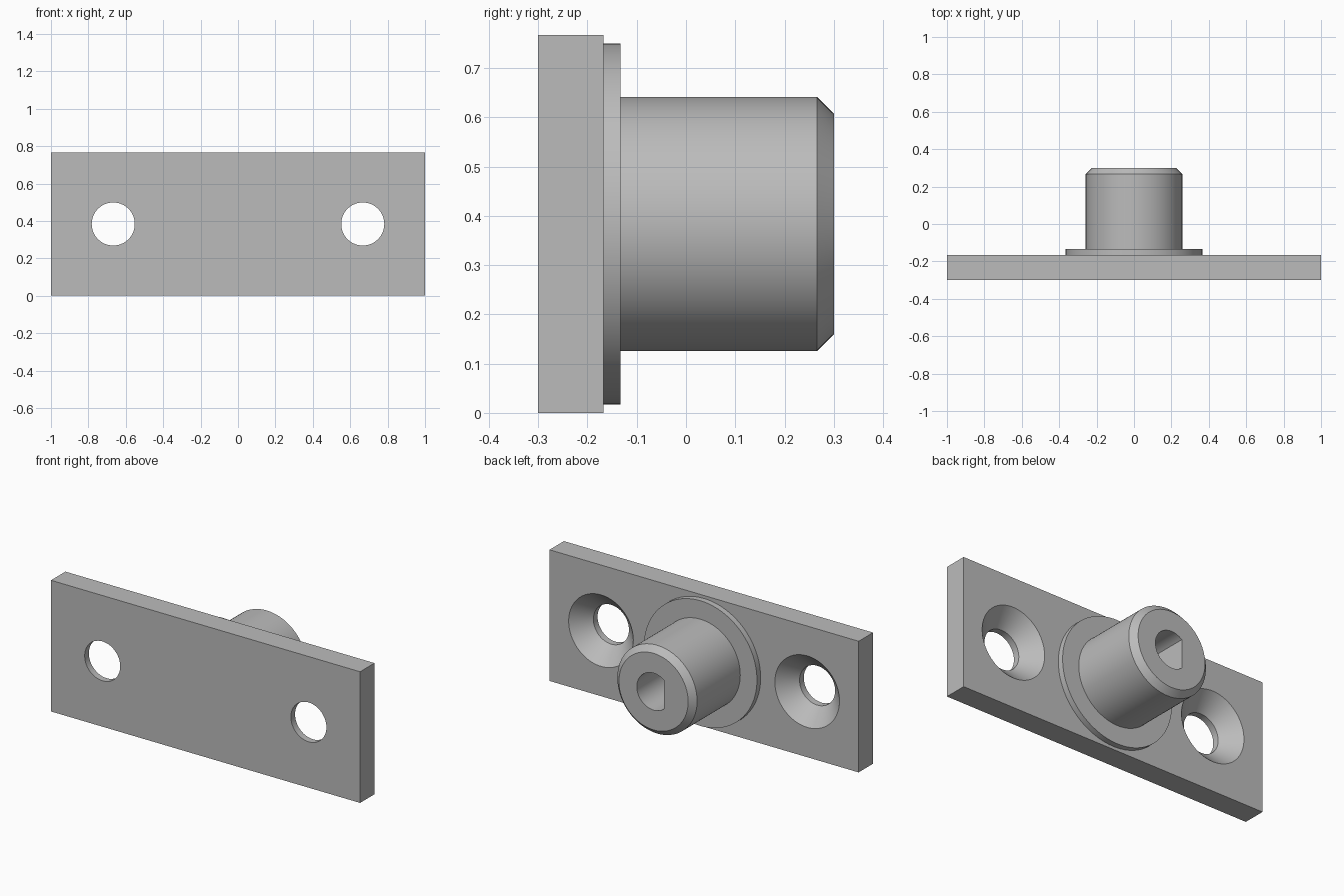
import bpy, bmesh, math
from mathutils import Matrix

default_cube = bpy.data.objects.get("Cube")
if default_cube:
    bpy.data.objects.remove(default_cube, do_unlink=True)

MID_Z = 0.3835
FRONT, PLATE_BACK, FLANGE_BACK, TIP = -0.3, -0.167, -0.133, 0.3
SEGMENTS = 96

steel = bpy.data.materials.new("grey_steel")
steel.use_nodes = True
grey = (0.5, 0.5, 0.5, 1)
steel.diffuse_color = grey
steel.node_tree.nodes["Principled BSDF"].inputs["Base Color"].default_value = grey


def make_object(name, bm):
    bmesh.ops.recalc_face_normals(bm, faces=bm.faces)
    mesh = bpy.data.meshes.new(name)
    bm.to_mesh(mesh)
    bm.free()
    mesh.materials.append(steel)
    obj = bpy.data.objects.new(name, mesh)
    bpy.context.collection.objects.link(obj)
    return obj


def turned(name, profile, x=0):
    """Solid of revolution along y from (radius, y) pairs."""
    bm = bmesh.new()
    rings = []
    for r, y in profile:
        angles = [2 * math.pi * i / SEGMENTS for i in range(SEGMENTS)]
        rings.append([bm.verts.new((x + r * math.cos(a), y, MID_Z + r * math.sin(a)))
                      for a in angles])
    for low, high in zip(rings, rings[1:]):
        for i in range(SEGMENTS):
            j = (i + 1) % SEGMENTS
            bm.faces.new((low[i], low[j], high[j], high[i]))
    bm.faces.new(rings[0])
    bm.faces.new(rings[-1])
    return make_object(name, bm)


def cut(obj, cutter):
    cutter.hide_render = True
    mod = obj.modifiers.new("cut", 'BOOLEAN')
    mod.operation = 'DIFFERENCE'
    mod.solver = 'EXACT'
    mod.object = cutter
    bpy.context.view_layer.objects.active = obj
    bpy.ops.object.modifier_apply(modifier=mod.name)
    bpy.data.objects.remove(cutter, do_unlink=True)


def smooth(obj):
    bpy.ops.object.select_all(action='DESELECT')
    obj.select_set(True)
    bpy.context.view_layer.objects.active = obj
    bpy.ops.object.shade_smooth_by_angle(angle=math.radians(30))


# Mounting plate with two countersunk screw holes
bm = bmesh.new()
bmesh.ops.create_cube(bm, size=1, matrix=Matrix.Translation((0, (FRONT + PLATE_BACK) / 2, MID_Z))
                      @ Matrix.Diagonal((2, PLATE_BACK - FRONT, 2 * MID_Z, 1)))
plate = make_object("mounting_plate", bm)
HOLE, SINK = 0.115, 0.209
for side in (-1, 1):
    slope_start = PLATE_BACK - (SINK - HOLE)
    overshoot = 0.02
    cut(plate, turned("screw_hole_cutter",
                      [(HOLE, FRONT - overshoot), (HOLE, slope_start),
                       (SINK + overshoot, PLATE_BACK + overshoot)], side * 0.667))
smooth(plate)

# Flange and chamfered boss turned as one piece
BOSS, CHAMFER = 0.258, 0.034
boss = turned("flanged_boss", [(0.366, PLATE_BACK), (0.366, FLANGE_BACK), (BOSS, FLANGE_BACK),
                               (BOSS, TIP - CHAMFER), (BOSS - CHAMFER, TIP)])

# Blind D-shaped socket, flat on the right
SOCKET, FLAT = 0.108, 0.068
bm = bmesh.new()
limit = math.acos(-FLAT / SOCKET)
steps = 64
arc = [limit * (2 * i / steps - 1) for i in range(steps + 1)]
floor = bm.faces.new([bm.verts.new((SOCKET * math.cos(a), FLANGE_BACK + 0.03,
                                    MID_Z + SOCKET * math.sin(a))) for a in arc])
walls = bmesh.ops.extrude_face_region(bm, geom=[floor])
bmesh.ops.translate(bm, vec=(0, 0.5, 0),
                    verts=[v for v in walls["geom"] if isinstance(v, bmesh.types.BMVert)])
cut(boss, make_object("socket_cutter", bm))
smooth(boss)
